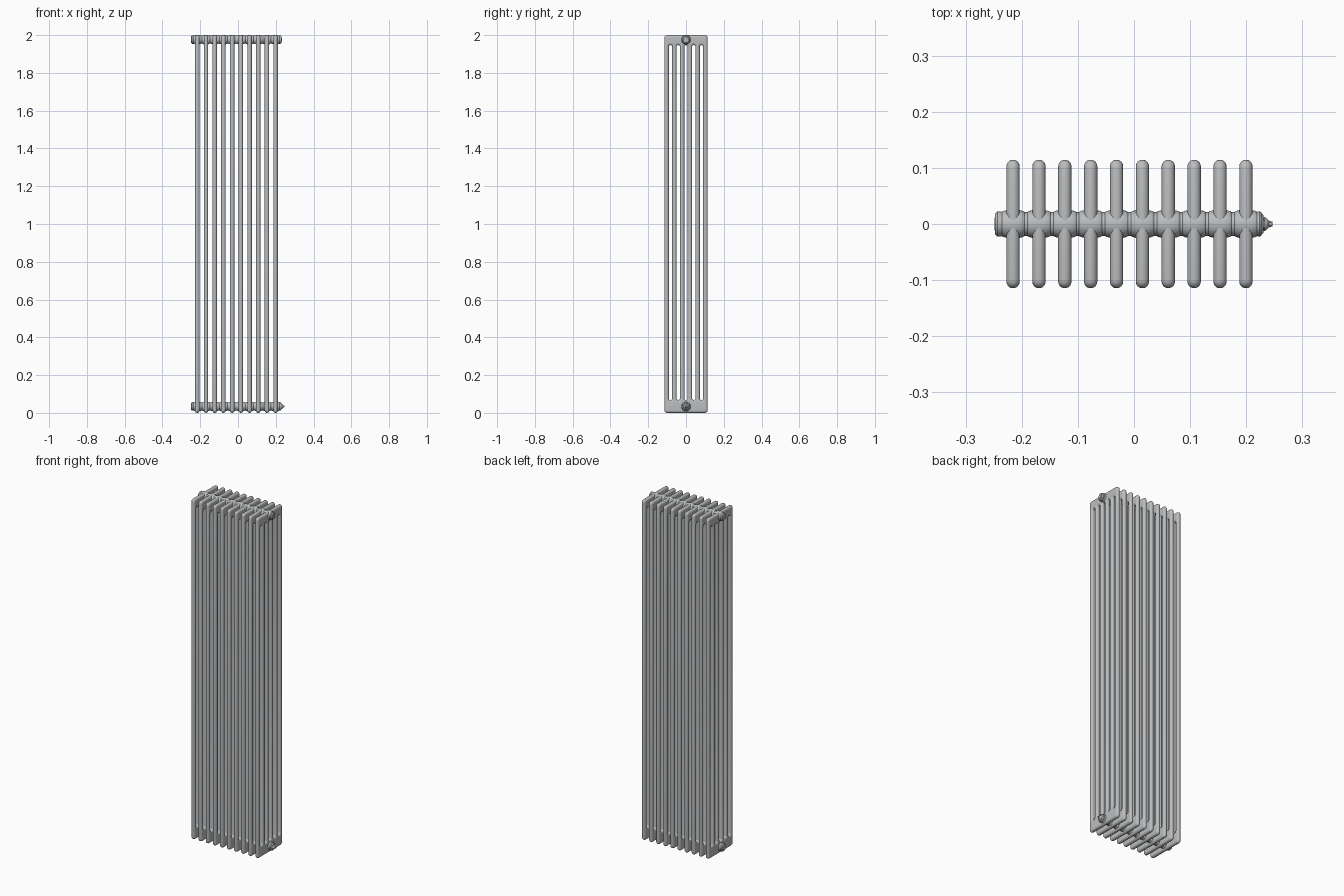
import bpy, bmesh
from math import sin, cos, pi

cube = bpy.data.objects.get("Cube")
if cube:
    bpy.data.objects.remove(cube, do_unlink=True)

COUNT, PITCH, FIRST_X = 10, 0.0461, -0.2155
TUBE_R = 0.0118           # half thickness of a section
HALF_Y = 0.1145
COLUMN_PITCH = 0.041
SLOT_R = 0.0085
SLOT_LOW, SLOT_HIGH = 0.068, 1.947
HUB_HEIGHTS = {"lower": 0.034, "upper": 1.976}

paint = bpy.data.materials.new("light grey paint")
paint.use_nodes = True
GREY = (0.50, 0.51, 0.52, 1)
paint.diffuse_color = GREY
paint.node_tree.nodes["Principled BSDF"].inputs["Base Color"].default_value = GREY


def add_object(name, mesh, location=(0, 0, 0)):
    obj = bpy.data.objects.new(name, mesh)
    obj.location = location
    bpy.context.collection.objects.link(obj)
    return obj


def finish(bm, name, smooth=True):
    bmesh.ops.recalc_face_normals(bm, faces=bm.faces)
    mesh = bpy.data.meshes.new(name)
    bm.to_mesh(mesh)
    bm.free()
    mesh.materials.append(paint)
    if smooth:
        mesh.shade_smooth()
        mesh.set_sharp_from_angle(angle=pi / 5)
    return mesh


def rounded_outline(y0, y1, z0, z1, r, steps):
    """Rounded rectangle in the YZ plane."""
    corners = [(y1 - r, z1 - r), (y0 + r, z1 - r), (y0 + r, z0 + r), (y1 - r, z0 + r)]
    points = []
    for i, (cy, cz) in enumerate(corners):
        for k in range(steps + 1):
            a = (i + k / steps) * pi / 2
            points.append((cy + r * cos(a), cz + r * sin(a)))
    return points


def outlines(inset):
    """Outer edge and five slots, moved into the material by inset."""
    result = [rounded_outline(-HALF_Y + inset, HALF_Y - inset, inset, 2 - inset,
                              0.015 - inset, 5)]
    r = SLOT_R + inset
    for i in range(-2, 3):
        y = i * COLUMN_PITCH
        result.append(rounded_outline(y - r, y + r, SLOT_LOW - inset,
                                      SLOT_HIGH + inset, r * 0.999, 5))
    return result


def section_mesh():
    """One section: slotted slab with fully rounded edges, giving six tubes."""
    bm = bmesh.new()
    steps, rows = 12, []
    for s in range(steps + 1):
        t = -pi / 2 + pi * s / steps
        rows.append([[bm.verts.new((TUBE_R * sin(t), y, z)) for y, z in loop]
                     for loop in outlines(TUBE_R * (1 - cos(t)))])
    for low, high in zip(rows, rows[1:]):
        for a, b in zip(low, high):
            for i in range(len(a)):
                j = (i + 1) % len(a)
                bm.faces.new((a[i], a[j], b[j], b[i]))
    for row in (rows[0], rows[-1]):
        edges = [bm.edges.get((loop[i - 1], loop[i]))
                 for loop in row for i in range(len(loop))]
        bmesh.ops.triangle_fill(bm, use_beauty=True, edges=edges, normal=(1, 0, 0))
    return finish(bm, "section")


def lathe(name, profile, sides=32):
    """Closed turned part along x from (x, radius) pairs."""
    bm = bmesh.new()
    rings = [[bm.verts.new((x, r * cos(2 * pi * k / sides), r * sin(2 * pi * k / sides)))
              for k in range(sides)] for x, r in profile]
    for a, b in zip(rings, rings[1:]):
        for k in range(sides):
            j = (k + 1) % sides
            bm.faces.new((a[k], a[j], b[j], b[k]))
    bm.faces.new(rings[0])
    bm.faces.new(rings[-1])
    return finish(bm, name, sides > 8)


# Row of identical sections
section = section_mesh()
for n in range(COUNT):
    add_object(f"section_{n + 1}", section, (FIRST_X + n * PITCH, 0, 0))

# Joining hubs: flared at each section, with a seam in the middle
half = [(0.009, 0.025), (0.012, 0.0245), (0.016, 0.0235), (0.019, 0.0225),
        (0.0205, 0.021), (PITCH / 2, 0.021)]
hub = lathe("hub", [(-x, r) for x, r in reversed(half)] + half)

# End fittings, measured outward from the end section's centre
left_cap = lathe("left_cap", [(0, 0.02), (-0.0225, 0.022), (-0.024, 0.0225),
                              (-0.028, 0.0225), (-0.0325, 0.018)])
left_plug = lathe("left_plug", [(-0.03, 0.012), (-0.0328, 0.012)], 6)
right_cap = lathe("right_cap", [(0, 0.02), (0.0225, 0.022), (0.024, 0.0225),
                                (0.027, 0.0215), (0.029, 0.0175), (0.031, 0.016)])
right_plug = lathe("right_plug", [(0.028, 0.013), (0.034, 0.012)], 6)
valve_body = lathe("valve_body", [(0.03, 0.013), (0.036, 0.011), (0.039, 0.008),
                                  (0.041, 0.005), (0.045, 0.005)], 16)
valve_pin = lathe("valve_pin", [(0.042, 0.006), (0.0473, 0.004)], 6)

last_x = FIRST_X + (COUNT - 1) * PITCH
for level, z in HUB_HEIGHTS.items():
    for n in range(COUNT):
        add_object(f"{level}_hub_{n + 1}", hub, (FIRST_X + n * PITCH, 0, z))
    # The model's left is +x
    add_object(f"{level}_right_end_cap", left_cap, (FIRST_X, 0, z))
    add_object(f"{level}_right_end_plug", left_plug, (FIRST_X, 0, z))
    add_object(f"{level}_left_end_cap", right_cap, (last_x, 0, z))
    add_object(f"{level}_left_end_plug", right_plug, (last_x, 0, z))

# Bleed valve on the lower left end
low_z = HUB_HEIGHTS["lower"]
add_object("bleed_valve_body", valve_body, (last_x, 0, low_z))
add_object("bleed_valve_pin", valve_pin, (last_x, 0, low_z))
